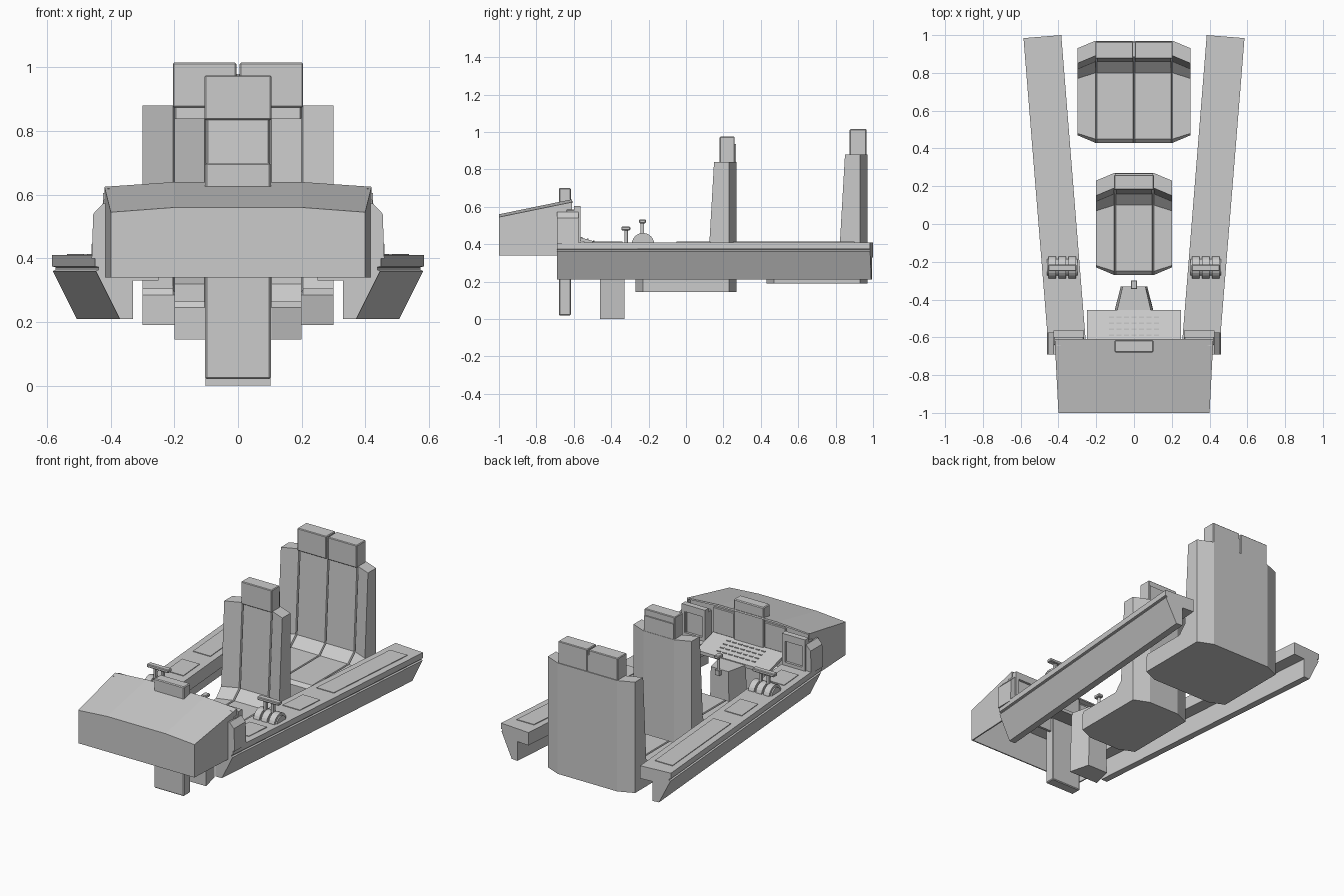
import bpy, bmesh, math
from mathutils import Matrix

if "Cube" in bpy.data.objects:
    bpy.data.objects.remove(bpy.data.objects["Cube"])

grey = bpy.data.materials.new("plain_grey")
grey.use_nodes = True
COLOUR = (0.6, 0.6, 0.6, 1)
grey.diffuse_color = COLOUR
grey.node_tree.nodes["Principled BSDF"].inputs["Base Color"].default_value = COLOUR


def finish(name, bm, bevel=0.0):
    bmesh.ops.recalc_face_normals(bm, faces=bm.faces)
    me = bpy.data.meshes.new(name)
    bm.to_mesh(me)
    bm.free()
    me.materials.append(grey)
    ob = bpy.data.objects.new(name, me)
    bpy.context.collection.objects.link(ob)
    if bevel:
        mod = ob.modifiers.new("bevel", "BEVEL")
        mod.width, mod.segments, mod.limit_method = bevel, 1, "ANGLE"
    return ob


def loft(name, rings, bevel=0.0, caps=True):
    """Join matching closed rings of points into a skin."""
    bm = bmesh.new()
    rows = [[bm.verts.new(p) for p in r] for r in rings]
    n = len(rows[0])
    for a, b in zip(rows, rows[1:]):
        for i in range(n):
            j = (i + 1) % n
            bm.faces.new((a[i], a[j], b[j], b[i]))
    if caps:
        bm.faces.new(rows[0])
        bm.faces.new(rows[-1])
    return finish(name, bm, bevel)


def box(name, x, y, z, bevel=0.0):
    def ring(h):
        return [(x[0], y[0], h), (x[1], y[0], h), (x[1], y[1], h), (x[0], y[1], h)]
    return loft(name, [ring(z[0]), ring(z[1])], bevel)


def cylinder(name, x, y, z, radius, length, axis="X", sides=24):
    bm = bmesh.new()
    turn = Matrix.Rotation(math.pi / 2, 4, "Y") if axis == "X" else Matrix()
    bmesh.ops.create_cone(bm, cap_ends=True, segments=sides, radius1=radius, radius2=radius,
                          depth=length, matrix=Matrix.Translation((x, y, z)) @ turn)
    return finish(name, bm)


def seat(name, half, flat, y0, base, cushion, top, seams):
    """Side profile lofted across the width; the outer wings fold forward."""
    # y, z, wing shift in y, seam direction (y, z)
    profile = [
        (y0, base, 0.04, 0, 0), (y0, cushion - 0.02, 0.04, 0, 0),
        (y0 + 0.02, cushion, 0.03, 0, -1), (y0 + 0.37, cushion, -0.03, 0, -1),
        (y0 + 0.43, cushion + 0.055, -0.04, 1, -1), (y0 + 0.46, top, -0.04, 1, 0),
        (y0 + 0.54, top, -0.04, 0, 0), (y0 + 0.54, base, -0.04, 0, 0)]
    stations = [(-half, 1, 0), (half, 1, 0)]
    for s in seams:
        stations += [(s - 0.005, 0, 0), (s, 0, 1), (s + 0.005, 0, 0)]
    rings = [[(x, y + dy * wing, z) if not groove else
              (x, y + sy * 0.01, z + sz * 0.01) for y, z, dy, sy, sz in profile]
             for x, wing, groove in sorted(stations)]
    loft(name, rings)


# Seats and headrests
seat("front_seat", 0.2, 0.1, -0.27, 0.145, 0.265, 0.84, (-0.1, 0.1))
box("front_headrest", (-0.105, 0.105), (0.18, 0.26), (0.835, 0.975), 0.004)
box("front_headrest_plate", (-0.1, 0.1), (0.255, 0.268), (0.82, 0.935))
seat("rear_seat", 0.3, 0.2, 0.43, 0.19, 0.305, 0.88, (-0.2, 0, 0.2))
for side in (-1, 1):
    box("rear_headrest", sorted((side * 0.005, side * 0.205)), (0.875, 0.965), (0.875, 1.015), 0.004)
box("rear_headrest_joint", (-0.01, 0.01), (0.885, 0.96), (0.87, 0.98))

# Dashboard hood, open underneath and at the back
hood = loft("dashboard_hood", [
    [(-w, y, 0.34), (-w, y, z), (-0.2, y, z + 0.015), (0.2, y, z + 0.015), (w, y, z), (w, y, 0.34)]
    for y, w, z in ((-1, 0.4, 0.545), (-0.61, 0.42, 0.625))], caps=False)
bm = bmesh.new()
bm.from_mesh(hood.data)
bm.verts.ensure_lookup_table()
bm.faces.new(bm.verts[:6])
bmesh.ops.delete(bm, geom=[f for f in bm.faces if all(v.co.z < 0.35 for v in f.verts)],
                 context="FACES_ONLY")
bmesh.ops.recalc_face_normals(bm, faces=bm.faces)
bm.to_mesh(hood.data)
bm.free()
shell = hood.modifiers.new("thickness", "SOLIDIFY")
shell.thickness = 0.01

# Instrument wall, central post and sloping switch shelf
box("instrument_wall", (-0.41, 0.41), (-0.645, -0.63), (0.35, 0.62))
for side in (-1, 1):
    box("instrument_panel", sorted((side * 0.105, side * 0.25)), (-0.635, -0.622), (0.45, 0.61), 0.004)
box("center_post", (-0.103, 0.103), (-0.68, -0.615), (0.02, 0.70), 0.005)
loft("switch_shelf", [[(x, -0.63, 0.455), (x, -0.455, 0.405), (x, -0.455, 0.385), (x, -0.63, 0.435)]
                      for x in (-0.25, 0.25)])
for row in range(4):
    y = -0.59 + row * 0.032
    z = 0.405 + (-0.455 - y) * 0.286
    for col in range(-3, 4):
        box("switch", (col * 0.04 - 0.013, col * 0.04 + 0.013), (y - 0.004, y + 0.004), (z - 0.004, z + 0.004))

# Control pedestal and stick
loft("pedestal", [[(-a, -0.46, z), (a, -0.46, z), (b, -0.33, z), (-b, -0.33, z)]
                  for z, a, b in ((0, 0.103, 0.07), (0.4, 0.09, 0.06))])
cylinder("stick_shaft", 0, -0.32, 0.435, 0.009, 0.09, "Z", 12)
box("stick_bracket", (-0.015, 0.015), (-0.335, -0.305), (0.37, 0.4))
box("stick_grip", (-0.017, 0.017), (-0.345, -0.298), (0.474, 0.494), 0.004)

# Console section: distance outward from the inner edge, height
SECTION = [(0, 0.41), (0.2, 0.41), (0.2, 0.375), (0.188, 0.372), (0.188, 0.364), (0.197, 0.36),
           (0.122, 0.21), (0.08, 0.21), (0.08, 0.33), (0, 0.33)]


def inner_edge(y):
    return 0.385 + (y - 1) * 0.08


for side in (-1, 1):
    # Long side console, splayed toward the back
    loft("side_console", [[(side * (inner_edge(y) + u), y - u * 0.08 * skew, z) for u, z in SECTION]
                          for y, skew in ((-0.69, 0), (1.0, 1))])

    # Raised pads on the console top
    for y0, y1 in ((-0.5, -0.34), (-0.05, 0.13), (0.25, 0.9)):
        loft("console_pad", [[(side * (inner_edge(y) + u), y, z) for y, u in
                              ((y0, 0.04), (y0, 0.16), (y1, 0.16), (y1, 0.04))]
                             for z in (0.405, 0.414)])

    # Throttle drums, levers and cross handle
    mid = side * 0.38
    for k in (-1, 0, 1):
        cylinder("throttle_drum", mid + k * 0.052, -0.23, 0.4, 0.06, 0.04)
    cylinder("throttle_axle", mid, -0.23, 0.4, 0.045, 0.16)
    for k in (-1, 1):
        box("throttle_lever", (mid + k * 0.026 - 0.008, mid + k * 0.026 + 0.008),
            (-0.242, -0.224), (0.42, 0.52))
    box("throttle_handle", (mid - 0.075, mid + 0.075), (-0.25, -0.215), (0.512, 0.532), 0.004)

    # Side display with a raised frame around its screen
    x0, x1 = 0.265, 0.425
    box("side_display", sorted((side * x0, side * x1)), (-0.64, -0.58), (0.4, 0.585), 0.004)
    for a, b, z0, z1 in ((x0, x1, 0.56, 0.605), (x0, x1, 0.41, 0.43),
                         (x0, x0 + 0.02, 0.43, 0.56), (x1 - 0.02, x1, 0.43, 0.56)):
        box("display_frame", sorted((side * a, side * b)), (-0.6, -0.565), (z0, z1))

    # Chamfered housing between hood and console
    loft("display_housing", [[(side * x, y, z) for x, z in
                              ((0.4, 0.4), (0.4, 0.575), (0.425, 0.572), (0.455, 0.54), (0.46, 0.4))]
                             for y in (-0.69, -0.575)])
